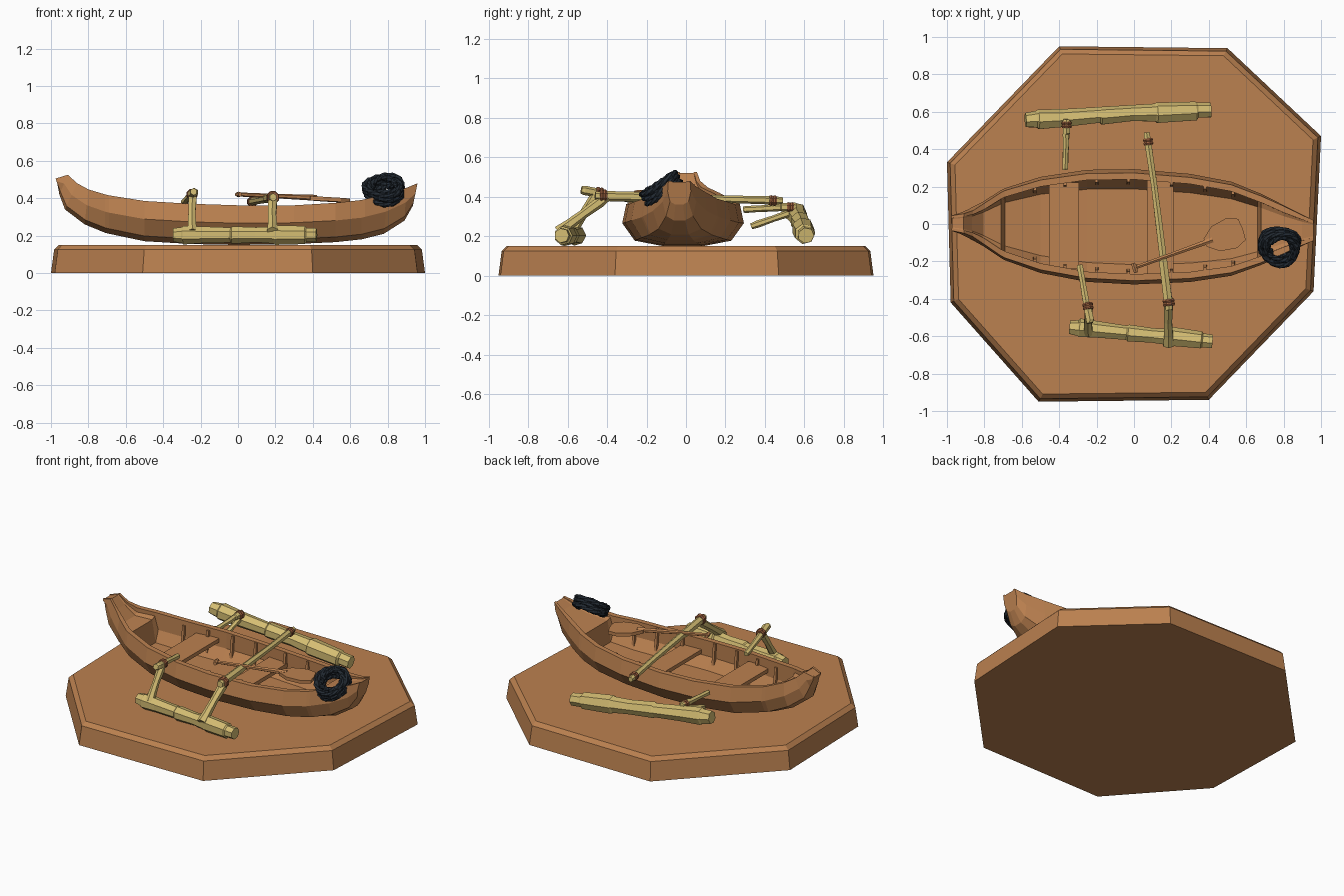
import bpy, bmesh, random
from math import cos, sin, pi, radians
from mathutils import Vector, Matrix

random.seed(4)
cube = bpy.data.objects.get("Cube")
if cube:
    bpy.data.objects.remove(cube, do_unlink=True)


def material(name, rgb):
    m = bpy.data.materials.new(name)
    m.use_nodes = True
    color = (*rgb, 1)
    m.diffuse_color = color
    m.node_tree.nodes["Principled BSDF"].inputs["Base Color"].default_value = color
    return m


BROWN = material("brown wood", (0.5, 0.22, 0.08))
YELLOW = material("pale yellow wood", (0.66, 0.51, 0.17))
DARK = material("dark rope", (0.016, 0.023, 0.032))
RUST = material("rust lashing", (0.34, 0.12, 0.05))


def finish(name, bm, mat):
    bmesh.ops.recalc_face_normals(bm, faces=bm.faces)
    mesh = bpy.data.meshes.new(name)
    bm.to_mesh(mesh)
    bm.free()
    mesh.materials.append(mat)
    obj = bpy.data.objects.new(name, mesh)
    bpy.context.collection.objects.link(obj)
    return obj


def loft(name, rings, mat, closed=False):
    """Skin a row of equal rings, capping both ends unless closed into a loop."""
    bm = bmesh.new()
    rows = [[bm.verts.new(p) for p in ring] for ring in rings]
    n = len(rows[0])
    for a, b in zip(rows, rows[1:] + (rows[:1] if closed else [])):
        for i in range(n):
            j = (i + 1) % n
            bm.faces.new((a[i], a[j], b[j], b[i]))
    if not closed:
        bm.faces.new(rows[0])
        bm.faces.new(rows[-1])
    return finish(name, bm, mat)


def limb(name, start, end, stops, mat=YELLOW, sides=6, wobble=0.0):
    """Knobbly stick: stops are (fraction along, radius)."""
    start, end = Vector(start), Vector(end)
    axis = end - start
    u = axis.cross(Vector((0, 0, 1))).normalized()
    v = u.cross(axis).normalized()
    rings = []
    for t, r in stops:
        shift = u * random.uniform(-wobble, wobble)
        rings.append([start + axis * t + shift
                      + (u * cos(a) + v * sin(a)) * r * random.uniform(1 - wobble * 8, 1 + wobble * 8)
                      for a in [2 * pi * (k + 0.5) / sides for k in range(sides)]])
    return loft(name, rings, mat)


def lashing(name, centre, axis, radius):
    axis = Vector(axis).normalized()
    for k in (-1, 1):
        mid = Vector(centre) + axis * 0.009 * k
        limb(name, mid - axis * 0.009, mid + axis * 0.009,
             [(0, radius * 0.85), (0.5, radius), (1, radius * 0.85)], RUST, 8)


def box(name, centre, size, mat=BROWN):
    bm = bmesh.new()
    bmesh.ops.create_cube(bm, size=1)
    bmesh.ops.scale(bm, vec=size, verts=bm.verts)
    bmesh.ops.translate(bm, vec=centre, verts=bm.verts)
    return finish(name, bm, mat)


# Eight-sided chamfered ground slab
outline = [(-.4, .95), (.5, .94), (1, .47), (.96, -.36), (.4, -.94), (-.51, -.95), (-.98, -.42), (-1, .33)]
loft("ground_slab", [[(x * s, y * s, z) for x, y in outline]
                     for s, z in ((1, 0), (.983, .125), (.957, .15))], BROWN)

# Hull stations: top x, keel x, half width, rim z, keel z, inner floor z
stations = [
    (-.975, -.965, .04, .505, .475, .5), (-.91, -.955, .052, .525, .42, .52),
    (-.86, -.925, .07, .48, .34, .465), (-.8, -.82, .11, .447, .26, .4),
    (-.71, -.71, .17, .42, .215, .38), (-.69, -.69, .18, .415, .21, .23),
    (-.5, -.5, .24, .385, .17, .2), (-.25, -.25, .28, .37, .155, .19),
    (0, 0, .288, .362, .15, .19), (.3, .3, .27, .362, .155, .19),
    (.52, .52, .235, .375, .165, .2), (.66, .66, .185, .39, .18, .23),
    (.68, .68, .178, .395, .185, .37), (.8, .78, .127, .425, .21, .4),
    (.9, .89, .08, .455, .28, .44), (.96, .935, .055, .48, .36, .475)]


def centre_y(x):
    return -.015 - .02 * x


def half_width(x):
    for a, b in zip(stations, stations[1:]):
        if a[0] <= x <= b[0]:
            return a[2] + (b[2] - a[2]) * (x - a[0]) / (b[0] - a[0])


def hull_ring(xt, xk, w, zt, zk, zf):
    h = zt - zk
    inner = w - min(.035, w * .3)
    side = [(w, zt), (w * 1.07, zk + h * .55), (w * .85, zk + h * .13), (w * .35, zk)]
    cavity = [(inner, zt), (inner, zf + (zt - zf) * .4), (inner * .8, zf)]
    loop = side + [(-y, z) for y, z in side[::-1]]
    loop += [(-y, z) for y, z in cavity] + cavity[::-1]
    return [(xk + (xt - xk) * (z - zk) / h, centre_y(xt) + y, z) for y, z in loop]


loft("hull", [hull_ring(*s) for s in stations], BROWN)

# Seats and inner ribs
for name, x, depth, z in (("front_seat", -.375, .16, .31), ("rear_seat", .14, .14, .28)):
    box(name, (x, centre_y(x), z), (depth, 2 * half_width(x) - .06, .025))
for x in (-.53, -.37, -.2, -.03, .2, .38, .53):
    for side in (-1, 1):
        y = half_width(x)
        limb("rib", (x, centre_y(x) + side * (y - .055), .21),
             (x, centre_y(x) + side * (y - .04), .36), [(0, .013), (1, .011)], BROWN, 4)

# Floats: stepped bamboo logs, the rear one leaning up at one end
def float_log(name, start, end, r):
    limb(name, start, end,
         [(0, r * .8), (.06, r * .95), (.07, r * 1.1), (.2, r), (.4, r * .88), (.41, r * 1.02),
          (.58, r * .9), (.7, r), (.71, r * 1.15), (.92, r * 1.05), (.93, r * .85), (1, r * .82)],
         sides=7, wobble=.004)


float_log("front_float", (-.345, -.55, .203), (.42, -.63, .203), .046)
float_log("rear_float", (-.58, .555, .325), (.41, .61, .203), .05)

# Outrigger poles, posts and forked branches
POLE = [(0, .8), (.04, 1), (.3, .9), (.5, 1), (.7, 1.02), (.72, 1.2), (.95, 1.25), (1, 1)]
POST = [(0, .9), (.15, 1.1), (.5, .95), (.8, 1.1), (1, 1.3)]
for name, start, end, r, shape in (
        ("long_pole", (.07, .49, .38), (.19, -.46, .405), .021, POLE),
        ("long_pole_post", (.185, -.4, .4), (.185, -.645, .22), .025, POST),
        ("short_pole", (-.29, -.22, .375), (-.235, -.53, .435), .019, POLE),
        ("short_pole_post", (-.245, -.45, .42), (-.245, -.58, .22), .023, POST),
        ("rear_branch", (-.37, .29, .335), (-.36, .56, .35), .018, POLE),
        ("rear_lower_branch", (-.365, .33, .25), (-.36, .56, .33), .017, POST)):
    limb(name, start, end, [(t, k * r) for t, k in shape], wobble=.003)
lashing("rear_pole_lashing", (.076, .44, .381), (.12, -.95, .02), .029)
lashing("front_pole_lashing", (.186, -.42, .404), (.12, -.95, .02), .036)
lashing("short_pole_lashing", (-.246, -.44, .42), (.05, -.3, .06), .031)
lashing("rear_branch_lashing", (-.36, .53, .345), (0, 1, 0), .03)

# Paddle: handle, shaft and flat blade
limb("paddle_shaft", (0, -.235, .42), (.42, -.085, .402), [(0, .011), (.5, .012), (1, .016)], BROWN)
limb("paddle_handle", (-.005, -.21, .42), (.012, -.26, .42), [(0, .012), (.5, .015), (1, .012)], BROWN)
blade = [(0, .022), (.06, .07), (.15, .085), (.21, .06), (.215, 0)]
blade += [(t, -w) for t, w in blade[-2::-1]]
along, across = Vector((.94, .34, -.06)), Vector((-.34, .94, 0))
loft("paddle_blade", [[Vector((.38, -.1, .4 + dz)) + along * t + across * w for t, w in blade]
                      for dz in (-.011, .011)], BROWN)

# Rope coil: tangled rings slumped over the stern rim
tilt = Matrix.Translation((.78, -.12, .445)) @ Matrix.Rotation(radians(33), 4, 'X')
for k in range(9):
    radius = .07 + .03 * (k % 3) / 2
    height = -.024 + .024 * (k // 3)
    lean, phase = random.uniform(.005, .016), random.uniform(0, 2 * pi)
    rings = []
    for i in range(28):
        a = 2 * pi * i / 28
        r = radius + .007 * sin(3 * a + phase)
        z = height + lean * sin(2 * a + phase)
        ring = []
        for j in range(6):
            b = 2 * pi * j / 6 + a * 2
            thick = .0145 * (1.12 if i % 2 else .9)
            ring.append(tilt @ Vector(((r + thick * cos(b)) * cos(a),
                                       (r + thick * cos(b)) * sin(a), z + thick * sin(b))))
        rings.append(ring[0:])
    # Two full twists realign the last ring with the first
    loft("rope_ring", rings, DARK, closed=True)
